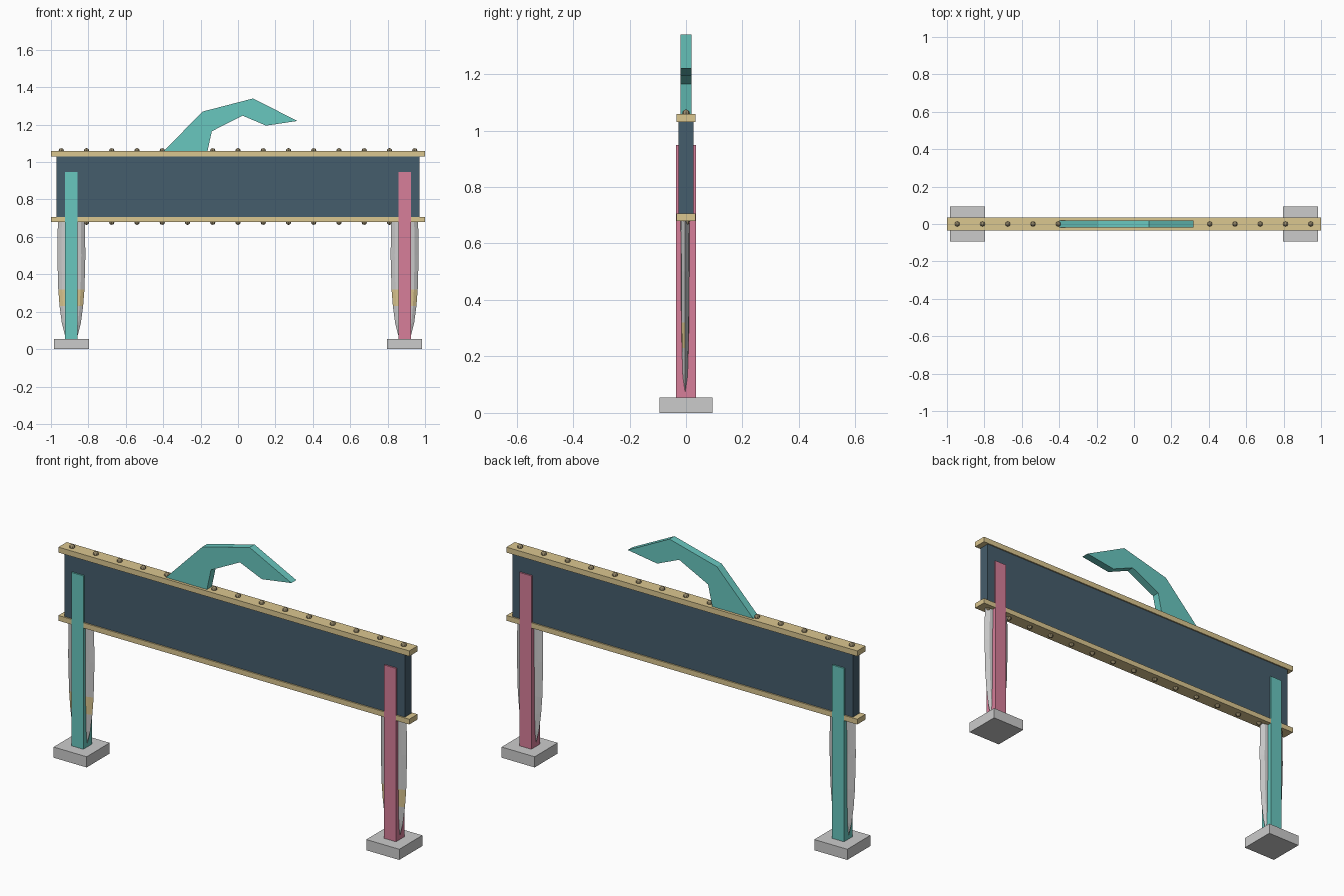
import bpy, bmesh, math

if "Cube" in bpy.data.objects:
    bpy.data.objects.remove(bpy.data.objects["Cube"])


def material(name, rgb):
    m = bpy.data.materials.new(name)
    m.diffuse_color = (*rgb, 1)
    m.use_nodes = True
    m.node_tree.nodes["Principled BSDF"].inputs["Base Color"].default_value = m.diffuse_color
    return m


TEAL = material("teal", (0.14, 0.57, 0.52))
PINK = material("pink", (0.68, 0.21, 0.32))
SLATE = material("slate", (0.06, 0.11, 0.15))
TAN = material("tan", (0.71, 0.57, 0.28))
BRASS = material("brass", (0.32, 0.26, 0.15))
GREY = material("grey", (0.6, 0.6, 0.58))


def finish(name, bm, *mats):
    bmesh.ops.recalc_face_normals(bm, faces=bm.faces)
    me = bpy.data.meshes.new(name)
    bm.to_mesh(me)
    bm.free()
    for m in mats:
        me.materials.append(m)
    ob = bpy.data.objects.new(name, me)
    bpy.context.collection.objects.link(ob)
    return ob


def box(name, x, y, z, mat):
    bm = bmesh.new()
    bmesh.ops.create_cube(bm, size=1)
    for v in bm.verts:
        v.co = [lo + (c + 0.5) * (hi - lo) for c, (lo, hi) in zip(v.co, (x, y, z))]
    return finish(name, bm, mat)


# Beam: web panel with two flanges
box("beam_panel", (-0.97, 0.97), (-0.027, 0.027), (0.70, 1.035), SLATE)
box("bottom_rail", (-1, 1), (-0.034, 0.034), (0.679, 0.706), TAN)
box("top_rail", (-1, 1), (-0.034, 0.034), (1.030, 1.058), TAN)

# Rivets along the outer faces of the rails
for label, z in (("top", 1.061), ("bottom", 0.678)):
    bm = bmesh.new()
    for i in range(-7, 8):
        made = bmesh.ops.create_uvsphere(bm, u_segments=8, v_segments=6, radius=0.0135)
        bmesh.ops.translate(bm, verts=made["verts"], vec=(i * 0.135, 0, z))
    finish(label + "_rivets", bm, BRASS)


# Tapering flattened leg blade with a band on its front faces
def leg(name, cx):
    # (height, half width, half depth)
    rings = [(0.03, 0.018, 0.006), (0.08, 0.036, 0.009), (0.14, 0.051, 0.012),
             (0.23, 0.063, 0.015), (0.32, 0.070, 0.017), (0.50, 0.075, 0.018),
             (0.69, 0.072, 0.020)]
    n = 8
    bm = bmesh.new()
    loops = []
    for z, w, d in rings:
        loops.append([bm.verts.new((cx + w * math.cos(2 * math.pi * k / n),
                                    -0.003 + d * math.sin(2 * math.pi * k / n), z))
                      for k in range(n)])
    for j in range(len(loops) - 1):
        for k in range(n):
            m = (k + 1) % n
            f = bm.faces.new((loops[j][k], loops[j][m], loops[j + 1][m], loops[j + 1][k]))
            if j == 3 and k >= n // 2:
                f.material_index = 1
    bm.faces.new(loops[0])
    bm.faces.new(loops[-1])
    finish(name, bm, GREY, TAN)


# Supports: foot, post and leg at each end
for side, s, mat in (("left", -1, TEAL), ("right", 1, PINK)):
    cx = 0.891 * s
    box(side + "_foot", (cx - 0.094, cx + 0.094), (-0.094, 0.094), (0, 0.055), GREY)
    box(side + "_post", (cx - 0.034, cx + 0.034), (-0.035, 0.035), (0.001, 0.948), mat)
    leg(side + "_leg", cx)

# Hooked arm rising from the top rail
outline = [(-0.405, 1.05), (-0.19, 1.27), (0.08, 1.34), (0.318, 1.22),
           (0.15, 1.195), (0.025, 1.248), (-0.14, 1.165), (-0.165, 1.05)]
bm = bmesh.new()
front = bm.faces.new([bm.verts.new((x, -0.02, z)) for x, z in outline])
out = bmesh.ops.extrude_face_region(bm, geom=[front], use_keep_orig=True)
bmesh.ops.translate(bm, vec=(0, 0.04, 0),
                    verts=[g for g in out["geom"] if isinstance(g, bmesh.types.BMVert)])
finish("hook_arm", bm, TEAL)
